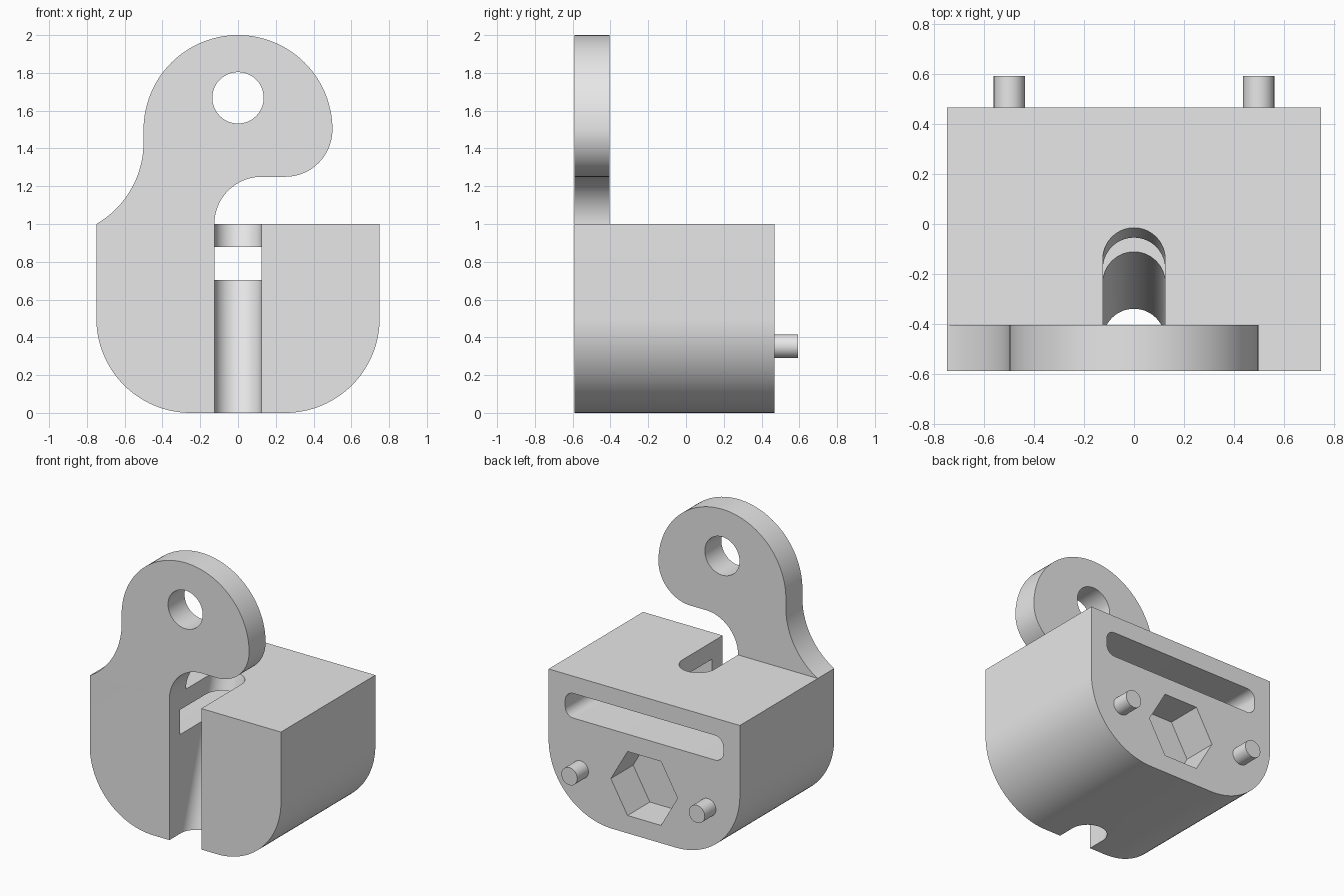
import bpy
import bmesh
from math import cos, sin, radians

cube = bpy.data.objects.get("Cube")
if cube:
    bpy.data.objects.remove(cube, do_unlink=True)

FRONT, BACK, PLATE_BACK = -0.59, 0.468, -0.405

grey = bpy.data.materials.new("light grey")
grey.use_nodes = True
grey.diffuse_color = (0.8, 0.8, 0.8, 1)
grey.node_tree.nodes["Principled BSDF"].inputs["Base Color"].default_value = (0.8, 0.8, 0.8, 1)


def arc(cx, cz, r, start, end, steps=28):
    """Points on an arc, angles in degrees."""
    angles = [radians(start + (end - start) * i / steps) for i in range(steps + 1)]
    return [(cx + r * cos(a), cz + r * sin(a)) for a in angles]


def loft(name, ring_a, ring_b):
    """Closed solid between two matching rings of 3D points."""
    bm = bmesh.new()
    a = [bm.verts.new(p) for p in ring_a]
    b = [bm.verts.new(p) for p in ring_b]
    bm.faces.new(a)
    bm.faces.new(b)
    for i in range(len(a)):
        j = (i + 1) % len(a)
        bm.faces.new((a[i], a[j], b[j], b[i]))
    bmesh.ops.recalc_face_normals(bm, faces=bm.faces)
    mesh = bpy.data.meshes.new(name)
    bm.to_mesh(mesh)
    bm.free()
    mesh.materials.append(grey)
    obj = bpy.data.objects.new(name, mesh)
    bpy.context.collection.objects.link(obj)
    return obj


def prism(name, profile, y0, y1):
    """Extrude an x-z profile along y."""
    return loft(name, [(x, y0, z) for x, z in profile], [(x, y1, z) for x, z in profile])


def combine(target, tool, operation):
    """Apply a boolean and remove the tool object."""
    mod = target.modifiers.new("boolean", "BOOLEAN")
    mod.operation, mod.solver, mod.object = operation, "EXACT", tool
    bpy.context.view_layer.objects.active = target
    bpy.ops.object.modifier_apply(modifier=mod.name)
    bpy.data.objects.remove(tool, do_unlink=True)


def smooth(obj):
    bpy.ops.object.select_all(action="DESELECT")
    obj.select_set(True)
    bpy.context.view_layer.objects.active = obj
    bpy.ops.object.shade_smooth_by_angle(angle=radians(25))


# Block with rounded lower corners
body = prism("body", [(0.75, 1), (-0.75, 1)] + arc(-0.25, 0.5, 0.5, 180, 270)
             + arc(0.25, 0.5, 0.5, 270, 360), FRONT, BACK)


# Sloping round-backed channel, open to the front
def channel_ring(z):
    centre = -0.465 + 0.325 * z
    return [(x, y, z) for x, y in
            [(-0.125, -1)] + arc(0, centre, 0.125, 180, 0) + [(0.125, -1)]]


combine(body, loft("channel_cutter", channel_ring(-0.2), channel_ring(1.2)), "DIFFERENCE")

# Wide rounded slot from the back, crossing the channel
r, half, low, high = 0.065, 0.62, 0.703, 0.878
slot = (arc(half - r, high - r, r, 0, 90, 12) + arc(r - half, high - r, r, 90, 180, 12)
        + arc(r - half, low + r, r, 180, 270, 12) + arc(half - r, low + r, r, 270, 360, 12))
combine(body, prism("slot_cutter", slot, -0.47, 0.8), "DIFFERENCE")

# Hexagonal pocket in the back
combine(body, prism("hex_cutter", arc(0, 0.353, 0.262, 0, 300, 5), BACK - 0.25, 0.8), "DIFFERENCE")

# Hook-shaped hanging plate with a round hole
hook = prism("hook", arc(-1, 1.433, 0.5, -60, 0) + arc(0, 1.5, 0.5, 180, 0, 56)
             + arc(0.25, 1.5, 0.25, 0, -90)[1:] + arc(0.125, 1, 0.25, 90, 180),
             FRONT, PLATE_BACK)
combine(hook, prism("hole_cutter", arc(0, 1.668, 0.136, 0, 352.5, 47), -1, 0), "DIFFERENCE")
combine(body, hook, "UNION")
smooth(body)

# Two locating pins on the back
for side, x in (("left", 0.5), ("right", -0.5)):
    pin = prism(side + "_pin", arc(x, 0.353, 0.0625, 0, 348.75, 31), BACK - 0.02, 0.593)
    smooth(pin)
